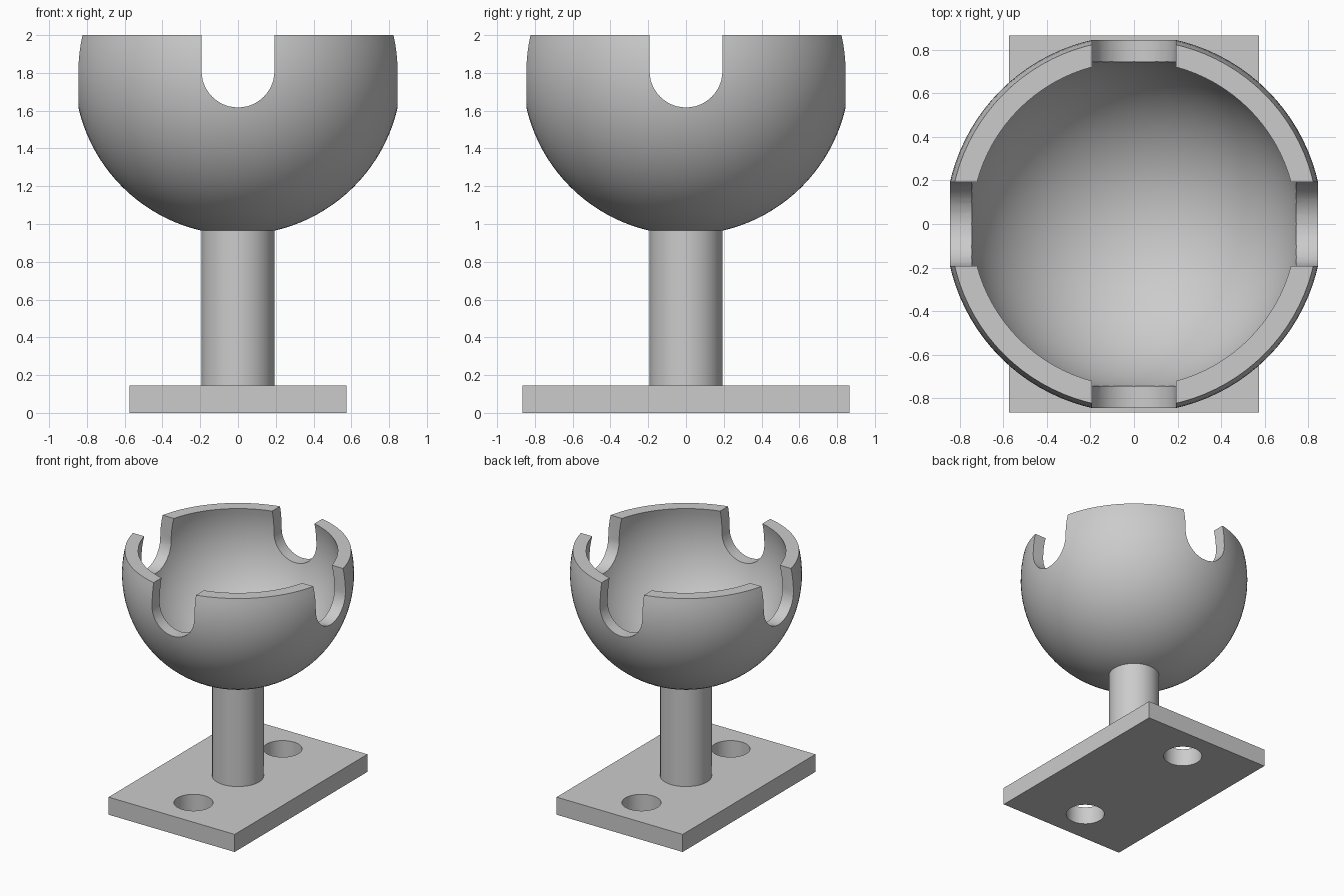
import bpy, bmesh, math
from mathutils import Matrix, Vector

old = bpy.data.objects.get("Cube")
if old:
    bpy.data.objects.remove(old, do_unlink=True)

CENTRE_Z = 1.81     # centre of the ball cup
OUTER, INNER = 0.867, 0.77
SLOT = 0.193        # half width of slots, also the post radius
BASE_H = 0.145

grey = bpy.data.materials.new("light grey")
grey.use_nodes = True
grey.diffuse_color = (0.6, 0.6, 0.6, 1)
grey.node_tree.nodes["Principled BSDF"].inputs["Base Color"].default_value = (0.6, 0.6, 0.6, 1)


def make_object(name, bm):
    bmesh.ops.recalc_face_normals(bm, faces=bm.faces)
    mesh = bpy.data.meshes.new(name)
    bm.to_mesh(mesh)
    bm.free()
    mesh.materials.append(grey)
    obj = bpy.data.objects.new(name, mesh)
    bpy.context.collection.objects.link(obj)
    return obj


def activate(obj):
    bpy.ops.object.select_all(action='DESELECT')
    obj.select_set(True)
    bpy.context.view_layer.objects.active = obj


def cylinder(name, radius, z0, z1, y=0):
    bm = bmesh.new()
    bmesh.ops.create_cone(bm, cap_ends=True, segments=48, radius1=radius, radius2=radius,
                          depth=z1 - z0, matrix=Matrix.Translation((0, y, (z0 + z1) / 2)))
    return make_object(name, bm)


def cut(obj, cutter):
    cutter.hide_render = True
    mod = obj.modifiers.new("cut", 'BOOLEAN')
    mod.operation = 'DIFFERENCE'
    mod.solver = 'EXACT'
    mod.object = cutter
    activate(obj)
    bpy.ops.object.modifier_apply(modifier=mod.name)
    bpy.data.objects.remove(cutter, do_unlink=True)


def smooth(obj):
    activate(obj)
    bpy.ops.object.shade_smooth_by_angle(angle=math.radians(30))


def arc(radius, steps=32):
    # From the bottom pole up to the flat rim
    end = math.pi / 2 + math.asin((2 - CENTRE_Z) / radius)
    return [Vector((radius * math.sin(end * i / steps), 0,
                    CENTRE_Z - radius * math.cos(end * i / steps))) for i in range(steps + 1)]


def slot_cutter(angle):
    # U-shaped bar passing through both sides of the cup
    bm = bmesh.new()
    points = [(-SLOT, 2.2), (SLOT, 2.2)]
    points += [(SLOT * math.cos(t), CENTRE_Z - SLOT * math.sin(t))
               for t in (math.pi * i / 24 for i in range(25))]
    face = bm.faces.new([bm.verts.new((x, -1.2, z)) for x, z in points])
    side = bmesh.ops.extrude_face_region(bm, geom=[face])["geom"]
    bmesh.ops.translate(bm, vec=(0, 2.4, 0),
                        verts=[v for v in side if isinstance(v, bmesh.types.BMVert)])
    bmesh.ops.rotate(bm, verts=bm.verts, matrix=Matrix.Rotation(angle, 3, 'Z'))
    return make_object("slot_cutter", bm)


# Base plate with two screw holes
bm = bmesh.new()
bmesh.ops.create_cube(bm, size=1)
bmesh.ops.scale(bm, vec=(1.15, 1.73, BASE_H), verts=bm.verts)
bmesh.ops.translate(bm, vec=(0, 0, BASE_H / 2), verts=bm.verts)
base = make_object("base_plate", bm)
for y in (-0.58, 0.58):
    cut(base, cylinder("hole_cutter", 0.146, -0.1, 0.3, y))
smooth(base)

# Post, ending inside the cup wall
smooth(cylinder("post", SLOT, BASE_H, 1.0))

# Hollow cup, turned from its wall section
bm = bmesh.new()
verts = [bm.verts.new(p) for p in arc(OUTER) + arc(INNER)[::-1]]
edges = [bm.edges.new(pair) for pair in zip(verts, verts[1:])]
bmesh.ops.spin(bm, geom=verts + edges, cent=(0, 0, 0), axis=(0, 0, 1),
               angle=math.tau, steps=96)
bmesh.ops.remove_doubles(bm, verts=bm.verts, dist=0.0005)
cup = make_object("cup", bm)
for angle in (0, math.pi / 2):
    cut(cup, slot_cutter(angle))
smooth(cup)
